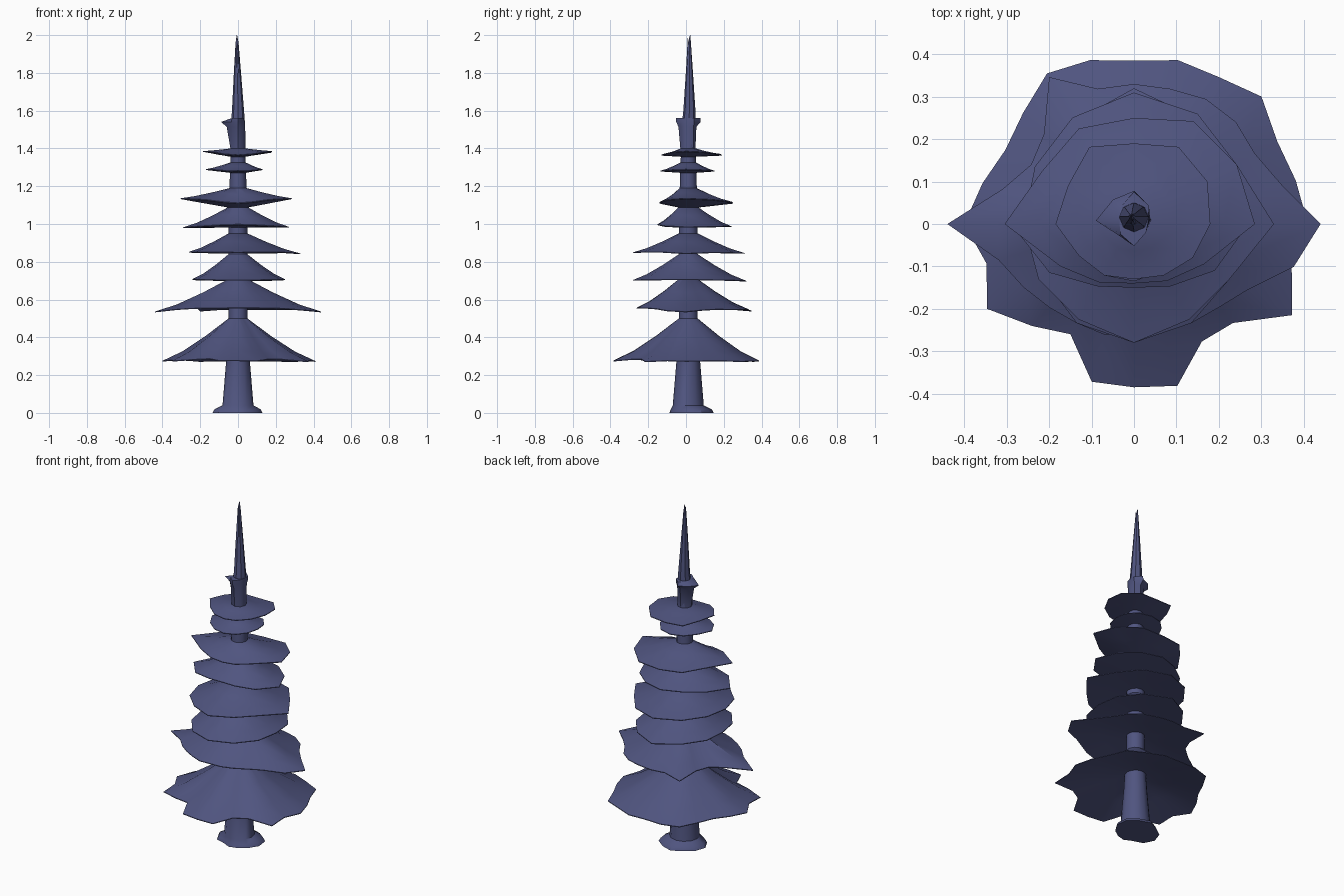
import bpy, bmesh, math

mat = bpy.data.materials.new("dusky blue")
mat.diffuse_color = (0.08, 0.09, 0.215, 1)


def loft(name, rings, angle=40):
    """Skin a list of closed rings (equal point counts) and cap both ends."""
    bm = bmesh.new()
    loops = [[bm.verts.new(p) for p in r] for r in rings]
    n = len(loops[0])
    for a, b in zip(loops, loops[1:]):
        for i in range(n):
            j = (i + 1) % n
            bm.faces.new((a[i], a[j], b[j], b[i]))
    bm.faces.new(loops[0][::-1])
    bm.faces.new(loops[-1])
    bmesh.ops.recalc_face_normals(bm, faces=bm.faces)
    me = bpy.data.meshes.new(name)
    bm.to_mesh(me)
    bm.free()
    ob = bpy.data.objects.new(name, me)
    bpy.context.collection.objects.link(ob)
    me.materials.append(mat)
    bpy.ops.object.select_all(action='DESELECT')
    ob.select_set(True)
    bpy.context.view_layer.objects.active = ob
    bpy.ops.object.shade_smooth_by_angle(angle=math.radians(angle))
    return ob


def ring(z, radii, cx=0, cy=0):
    n = len(radii)
    return [(cx + r * math.cos(math.tau * i / n),
             cy + r * math.sin(math.tau * i / n), z) for i, r in enumerate(radii)]


def bough(name, top, rim, under, core, radii, wave=0.0):
    """Ragged skirt: concave upper side, thin rim, underside back to the trunk."""
    n = len(radii)

    def at(t, z0, power):
        pts = []
        for i, r in enumerate(radii):
            a = math.tau * i / n
            rr = core + (r - core) * t
            zr = rim + wave * math.cos(2 * a) + 0.12 * (r - sum(radii) / n) * -1 * (rim < 1)
            z = zr + (z0 - zr) * (1 - t) ** power
            pts.append((rr * math.cos(a), rr * math.sin(a) + 0.012 * (1 - t), z))
        return pts

    upper = [at(t, top, 1.25) for t in (0, 0.35, 0.7, 1)]
    lower = [[(x, y, z - 0.004) for x, y, z in at(t, under, 1.0)] for t in (1, 0.5, 0)]
    loft(name, upper + lower, 35)


# Trunk with flared foot
foot = [0.13, 0.14, 0.13, 0.135, 0.12, 0.13, 0.135, 0.12, 0.09, 0.10, 0.10, 0.11]
trunk = [ring(0, foot, 0, 0.012), ring(0.018, [r * 0.93 for r in foot], 0, 0.012),
         ring(0.04, [0.082] * 12, 0, 0.012)]
for z, r in ((0.27, 0.063), (0.5, 0.05), (0.95, 0.05), (1.2, 0.045), (1.4, 0.038), (1.53, 0.032)):
    trunk.append(ring(z, [r] * 12, 0, 0.012))
loft("trunk", trunk)

# Boughs, lowest first; radii run anticlockwise from +x
bough("bough_1", 0.50, 0.278, 0.36, 0.05,
      [.41, .395, .39, .425, .40, .40, .385, .40, .41, .37, .35, .37,
       .40, .36, .40, .34, .30, .385, .385, .395, .32, .33, .43, .385])
bough("bough_2", 0.71, 0.55, 0.60, 0.048,
      [.44, .36, .33, .34, .34, .33, .33, .33, .40, .30, .28, .32,
       .44, .33, .30, .28, .27, .27, .26, .265, .27, .28, .31, .39])
bough("bough_3", 0.84, 0.705, 0.73, 0.05,
      [.25, .27, .29, .32, .28, .26, .24, .25, .27, .28, .27, .26])
bough("bough_4", 0.95, 0.85, 0.87, 0.05,
      [.33, .28, .30, .31, .29, .27, .26, .26, .26, .28, .26, .26])
bough("bough_5", 1.09, 0.99, 0.985, 0.05,
      [.27, .25, .24, .24, .23, .25, .29, .23, .17, .15, .17, .22])
bough("bough_6", 1.19, 1.124, 1.09, 0.045,
      [.285, .28, .28, .25, .26, .25, .305, .20, .16, .14, .155, .19], 0.012)
bough("bough_7", 1.325, 1.286, 1.275, 0.042,
      [.13, .14, .15, .15, .15, .15, .17, .15, .14, .135, .13, .13], 0.004)
bough("bough_8", 1.40, 1.376, 1.36, 0.04,
      [.18, .20, .21, .19, .21, .18, .185, .15, .14, .13, .14, .16], 0.010)

# Small ragged knob under the spire
loft("top_knob", [ring(1.40, [.04] * 8, 0, .01), ring(1.515, [.038, .042, .045, .045, .06, .045, .05, .04], 0, .01),
                  ring(1.54, [.036, .05, .07, .07, .09, .05, .06, .04], 0, .008),
                  ring(1.56, [.034, .05, .068, .045, .035, .045, .06, .04], 0, .008)])

# Spire ending in a pair of thin needles
loft("spire", [ring(1.54, [.036] * 8, 0, .015), ring(1.6, [.032] * 8, 0, .018),
               ring(1.8, [.019] * 8, -.003, .018), ring(1.96, [.008] * 8, -.005, .018),
               ring(2.0, [.001] * 8, -.006, .022)])
loft("spire_needle", [ring(1.8, [.010] * 6, -.002, .008), ring(1.985, [.001] * 6, -.004, .010)])
